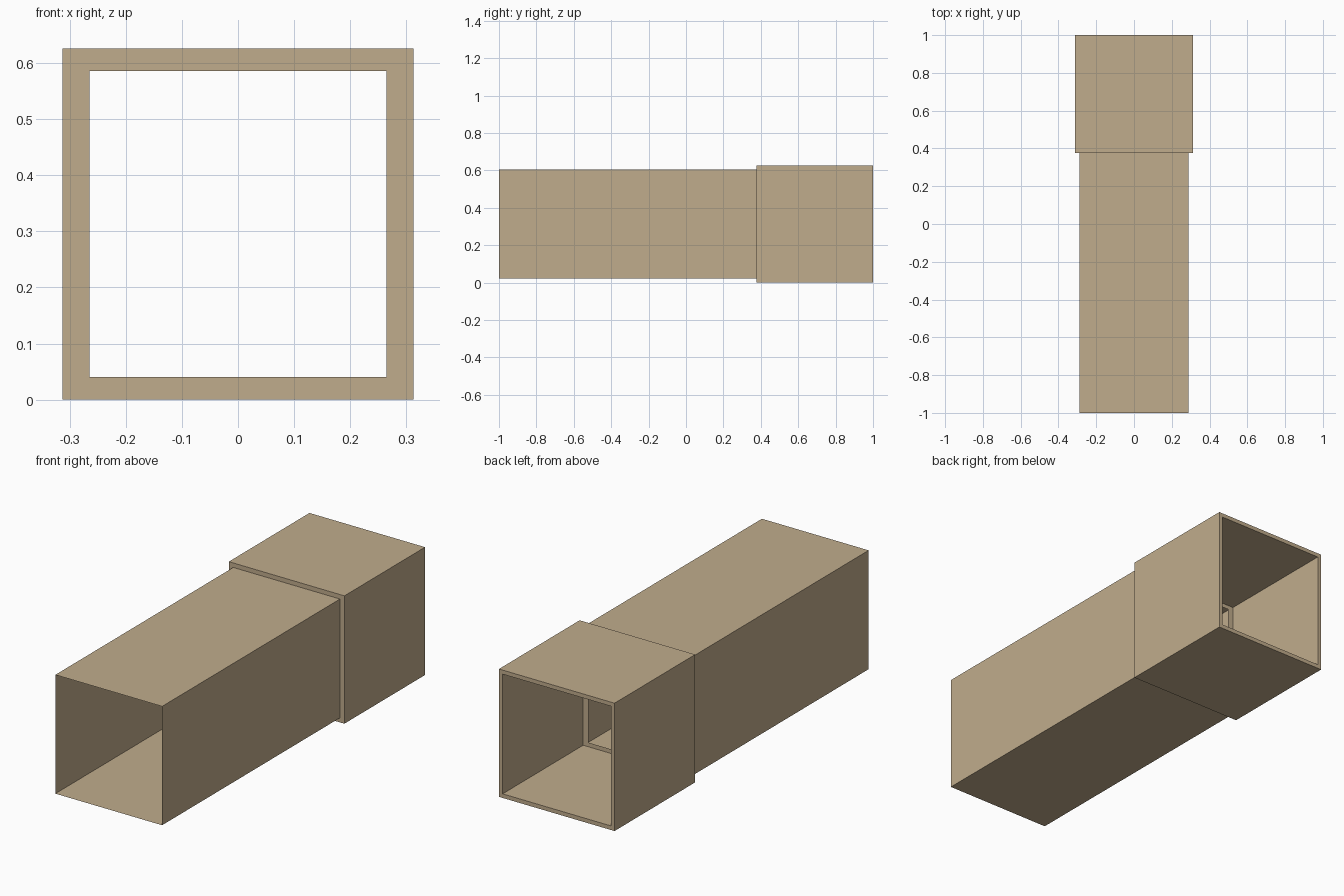
import bpy
import bmesh

cube = bpy.data.objects.get("Cube")
if cube:
    bpy.data.objects.remove(cube, do_unlink=True)

# Single tan colour
TAN = (0.527, 0.413, 0.262, 1.0)
mat = bpy.data.materials.new("tan")
mat.use_nodes = True
mat.diffuse_color = TAN
bsdf = next(n for n in mat.node_tree.nodes if n.type == 'BSDF_PRINCIPLED')
bsdf.inputs["Base Color"].default_value = TAN

MID_Z = 0.313
FRONT, STEP, BACK = -1.0, 0.376, 1.0


def ring_shell(name, sections):
    """Join successive rectangular rings, each (half width, half height, y)."""
    bm = bmesh.new()
    previous = None
    for hw, hh, y in sections:
        ring = [bm.verts.new((sx * hw, y, MID_Z + sz * hh))
                for sx, sz in ((-1, -1), (1, -1), (1, 1), (-1, 1))]
        if previous:
            for i in range(4):
                j = (i + 1) % 4
                bm.faces.new((previous[i], previous[j], ring[j], ring[i]))
        previous = ring
    mesh = bpy.data.meshes.new(name)
    bm.to_mesh(mesh)
    bm.free()
    mesh.materials.append(mat)
    obj = bpy.data.objects.new(name, mesh)
    bpy.context.collection.objects.link(obj)
    return obj


# Long thin-walled square duct, open at the front
ring_shell("duct", [(0.289, 0.291, FRONT), (0.289, 0.291, STEP)])

# Wider collar: stop plate with opening, outer wall, back rim, inner wall
ring_shell("collar", [
    (0.265, 0.273, STEP),
    (0.313, 0.313, STEP),
    (0.313, 0.313, BACK),
    (0.293, 0.293, BACK),
    (0.293, 0.293, STEP + 0.001),
])
